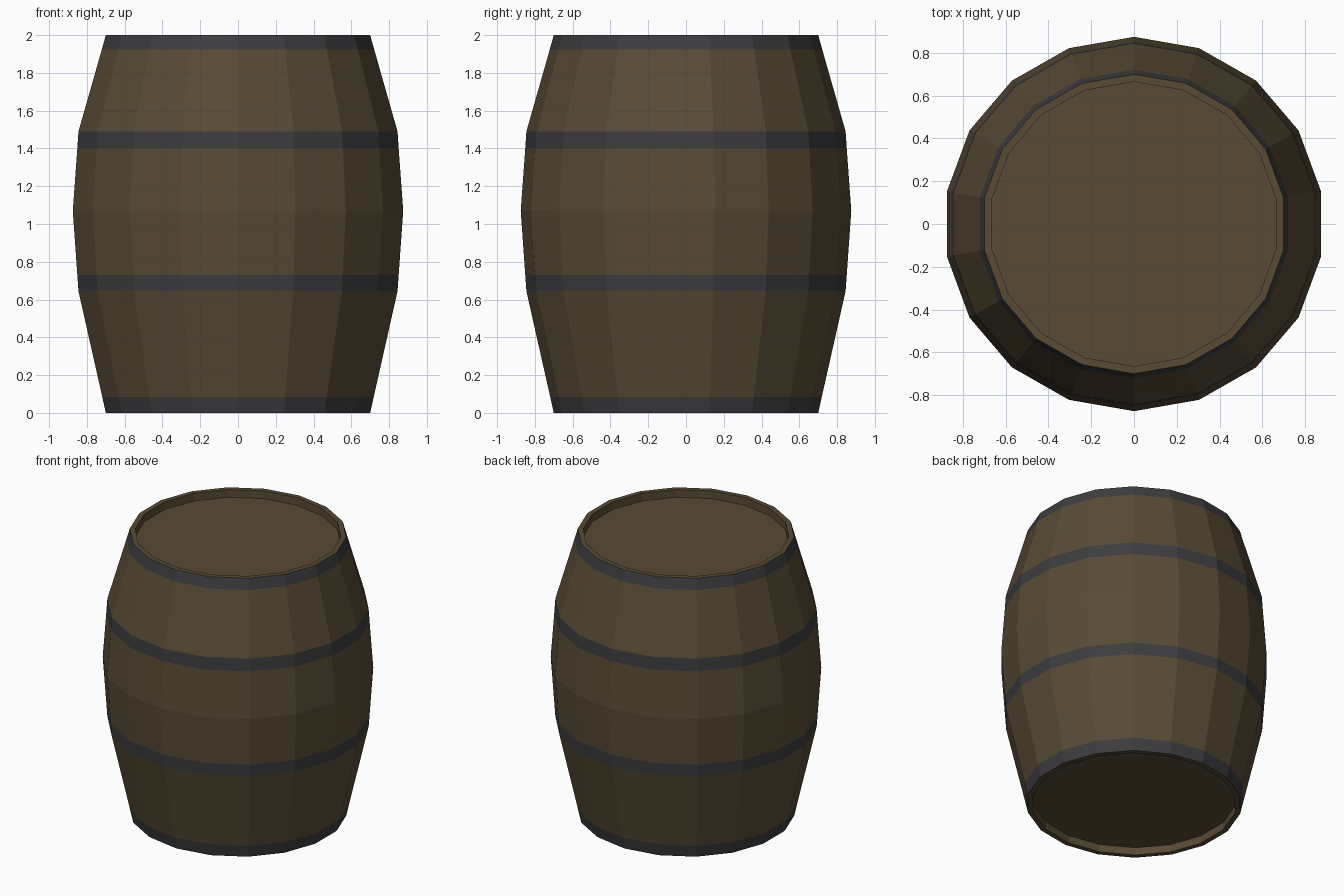
import bpy, bmesh, math

if "Cube" in bpy.data.objects:
    bpy.data.objects.remove(bpy.data.objects["Cube"])

SIDES = 18
X_SCALE = 1.015  # slightly wider in x so both flats and corners reach the same extent


def material(name, rgb):
    m = bpy.data.materials.new(name)
    m.diffuse_color = (*rgb, 1)
    m.use_nodes = True
    m.node_tree.nodes["Principled BSDF"].inputs["Base Color"].default_value = m.diffuse_color
    return m


wood = material("wood", (0.098, 0.070, 0.036))
iron = material("iron", (0.046, 0.046, 0.050))

# Profile from bottom recess, up the outside, to top recess:
# (radius, z, material of the strip leading to the next point)
profile = [
    (0.665, 0.055, 0), (0.665, 0.0, 0), (0.70, 0.0, 1),
    (0.719, 0.085, 0), (0.845, 0.645, 1), (0.851, 0.73, 0),
    (0.875, 1.07, 0), (0.851, 1.40, 1), (0.845, 1.49, 0),
    (0.721, 1.925, 1), (0.70, 2.0, 0), (0.665, 2.0, 0),
    (0.665, 1.945, 0),
]

bm = bmesh.new()
rings = []
for r, z, _ in profile:
    ring = []
    for i in range(SIDES):
        a = math.pi / 2 + 2 * math.pi * i / SIDES
        ring.append(bm.verts.new((r * X_SCALE * math.cos(a), r * math.sin(a), z)))
    rings.append(ring)

# Staves, hoops and rims
for lower, upper, (_, _, mat) in zip(rings, rings[1:], profile):
    for i in range(SIDES):
        j = (i + 1) % SIDES
        f = bm.faces.new((lower[i], lower[j], upper[j], upper[i]))
        f.material_index = mat

# Recessed heads
bm.faces.new(rings[-1])
bm.faces.new(rings[0][::-1])
bmesh.ops.recalc_face_normals(bm, faces=bm.faces)

mesh = bpy.data.meshes.new("barrel")
bm.to_mesh(mesh)
bm.free()
mesh.materials.append(wood)
mesh.materials.append(iron)
barrel = bpy.data.objects.new("barrel", mesh)
bpy.context.collection.objects.link(barrel)
